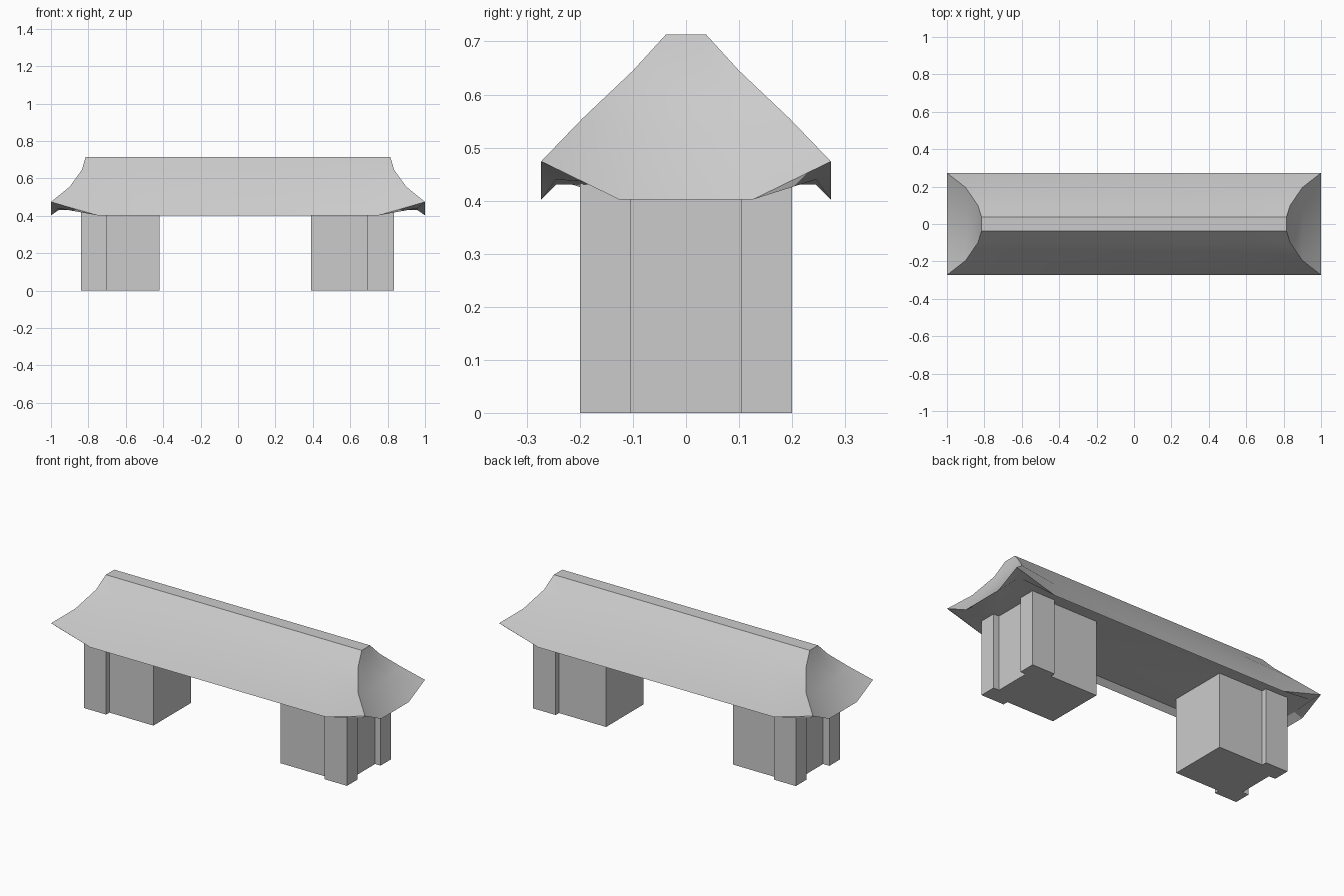
import bpy, bmesh

if "Cube" in bpy.data.objects:
    bpy.data.objects.remove(bpy.data.objects["Cube"])


def finish(name, bm, smooth=False):
    bmesh.ops.recalc_face_normals(bm, faces=bm.faces)
    mesh = bpy.data.meshes.new(name)
    bm.to_mesh(mesh)
    bm.free()
    ob = bpy.data.objects.new(name, mesh)
    bpy.context.collection.objects.link(ob)
    if smooth:
        bpy.ops.object.select_all(action='DESELECT')
        bpy.context.view_layer.objects.active = ob
        ob.select_set(True)
        bpy.ops.object.shade_smooth_by_angle(angle=0.6)
    return ob


def roof_ring(bm, hx, hy, z, zc):
    """Rectangular ring with corners lifted to zc and straight middles at z."""
    fx, fy = hx * 0.75, hy * 0.46
    pts = [(-hx, -hy, zc), (-fx, -hy, z), (fx, -hy, z),
           (hx, -hy, zc), (hx, -fy, z), (hx, fy, z),
           (hx, hy, zc), (fx, hy, z), (-fx, hy, z),
           (-hx, hy, zc), (-hx, fy, z), (-hx, -fy, z)]
    return [bm.verts.new(p) for p in pts]


# Hipped roof with upturned corners: ridge, slopes, eave, recessed underside
rows = [(0.815, 0.038, 0.713, 0.713),
        (0.835, 0.10, 0.642, 0.645),
        (0.90, 0.195, 0.525, 0.555),
        (1.00, 0.273, 0.402, 0.474),
        (0.96, 0.245, 0.43, 0.44)]
bm = bmesh.new()
rings = [roof_ring(bm, *r) for r in rows]
for a, b in zip(rings, rings[1:]):
    for i in range(12):
        j = (i + 1) % 12
        bm.faces.new((a[i], a[j], b[j], b[i]))
bm.faces.new(rings[0])
bm.faces.new(rings[-1])
finish("roof", bm, smooth=True)


# Piers: a block with stepped corner posts, extruded from its plan
def pier(name, side, inner, seam, end, outer):
    half = [(inner, 0.17), (seam, 0.17), (seam, 0.20), (outer, 0.20),
            (outer, 0.105), (end, 0.105)]
    plan = half + [(x, -y) for x, y in reversed(half)]
    bm = bmesh.new()
    face = bm.faces.new([bm.verts.new((side * x, y, 0)) for x, y in plan])
    ext = bmesh.ops.extrude_face_region(bm, geom=[face], use_keep_orig=True)
    for v in ext["geom"]:
        if isinstance(v, bmesh.types.BMVert):
            v.co.z = 0.435
    finish(name, bm)


pier("right_pier", 1, 0.39, 0.69, 0.80, 0.835)
pier("left_pier", -1, 0.42, 0.70, 0.80, 0.84)
